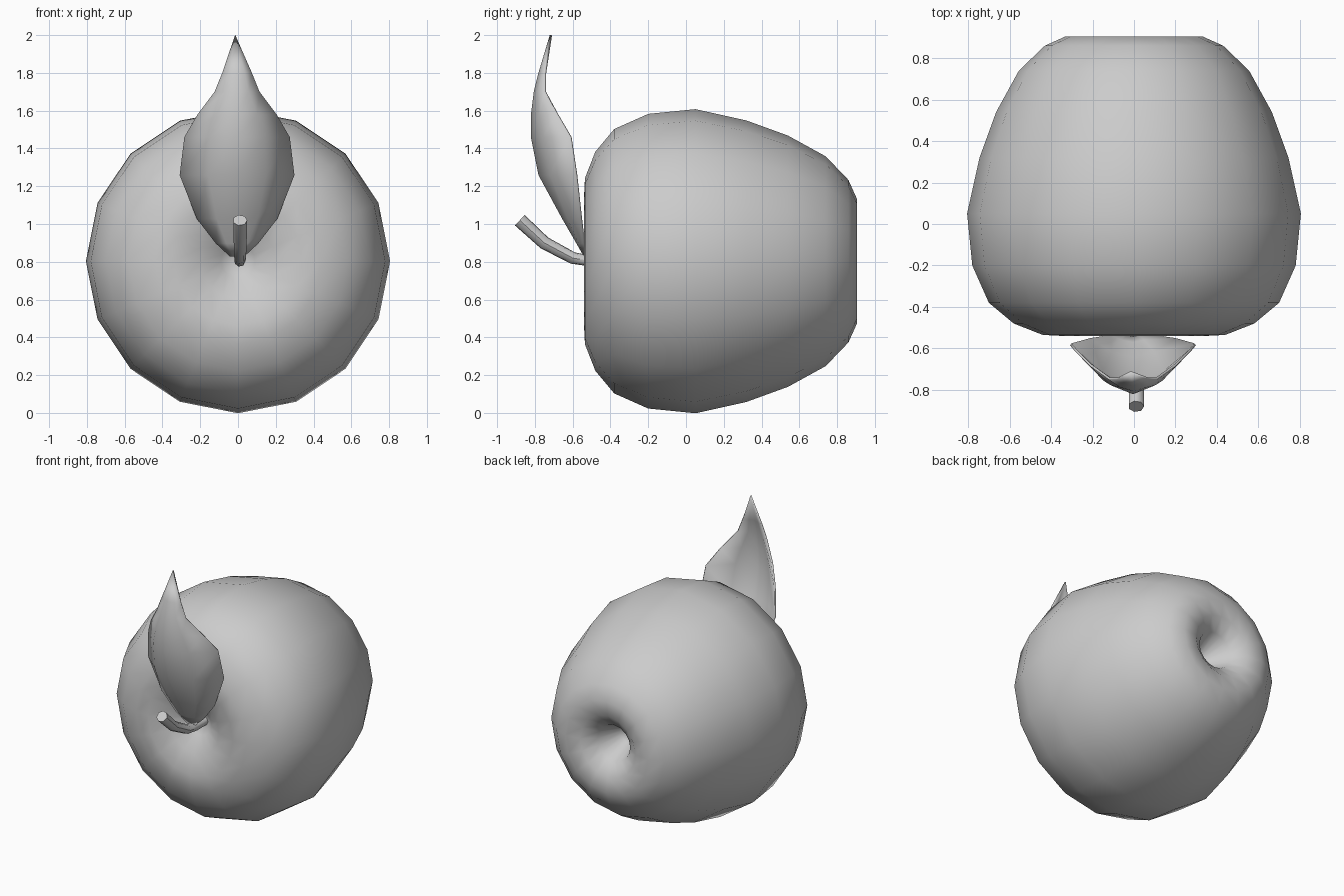
import bpy, bmesh
from math import sin, cos, pi
from mathutils import Vector

if "Cube" in bpy.data.objects:
    bpy.data.objects.remove(bpy.data.objects["Cube"])


def loft(name, rings, closed=True, smooth_angle=None):
    """Skin a list of point rings; a one-point ring becomes a pole."""
    bm = bmesh.new()
    rows = [[bm.verts.new(p) for p in r] for r in rings]
    for a, b in zip(rows, rows[1:]):
        n = max(len(a), len(b))
        for i in range(n if closed else n - 1):
            j = (i + 1) % n
            quad = [a[i % len(a)], a[j % len(a)], b[j % len(b)], b[i % len(b)]]
            bm.faces.new(list(dict.fromkeys(quad)))
    if closed:
        for row in (rows[0], rows[-1]):
            if len(row) > 2:
                bm.faces.new(row)
    bmesh.ops.recalc_face_normals(bm, faces=bm.faces)
    me = bpy.data.meshes.new(name)
    bm.to_mesh(me)
    bm.free()
    ob = bpy.data.objects.new(name, me)
    bpy.context.collection.objects.link(ob)
    bpy.ops.object.select_all(action='DESELECT')
    ob.select_set(True)
    bpy.context.view_layer.objects.active = ob
    if smooth_angle:
        bpy.ops.object.shade_smooth_by_angle(angle=smooth_angle)
    else:
        bpy.ops.object.shade_smooth()
    return ob


# Fruit body: (y, radius) profile around the y axis, dimpled at both ends
profile = [(-0.37, 0), (-0.43, 0.09), (-0.50, 0.2), (-0.54, 0.34), (-0.535, 0.44),
           (-0.48, 0.58), (-0.38, 0.70), (-0.2, 0.78), (0.05, 0.805),
           (0.32, 0.745), (0.54, 0.665), (0.74, 0.555), (0.86, 0.43), (0.905, 0.33),
           (0.89, 0.22), (0.82, 0.13), (0.66, 0.06), (0.64, 0)]
SIDES = 16
body = []
for y, r in profile:
    count = SIDES if r else 1
    body.append([(r * cos(2 * pi * i / SIDES), y, 0.803 + r * sin(2 * pi * i / SIDES))
                 for i in range(count)])
loft("fruit_body", body)

# Stem: seven-sided tube along a bent path in the yz plane
path = [Vector((0.01, y, z)) for y, z in
        [(-0.36, 0.80), (-0.50, 0.803), (-0.60, 0.82), (-0.75, 0.90), (-0.88, 1.02)]]
stem = []
for k, p in enumerate(path):
    t = (path[min(k + 1, len(path) - 1)] - path[max(k - 1, 0)]).normalized()
    side = Vector((1, 0, 0))
    up = side.cross(t)
    rad = 0.026 + 0.013 * k / (len(path) - 1)
    stem.append([p + rad * (cos(2 * pi * i / 7) * side + sin(2 * pi * i / 7) * up)
                 for i in range(7)])
loft("stem", stem, smooth_angle=0.9)

# Leaf: rows of (z, half width, midrib y, edge y), cupped towards the fruit
rows = [(0.83, 0.035, -0.535, -0.525), (0.90, 0.11, -0.575, -0.54),
        (1.03, 0.21, -0.65, -0.555), (1.26, 0.30, -0.775, -0.58),
        (1.46, 0.275, -0.815, -0.61), (1.58, 0.205, -0.815, -0.68),
        (1.70, 0.115, -0.80, -0.745), (1.80, 0.075, -0.775, -0.745)]
leaf = []
for z, w, mid, edge in rows:
    leaf.append([(u * w - 0.005, mid + (edge - mid) * abs(u) ** 1.7, z)
                 for u in (-1, -0.5, 0, 0.5, 1)])
leaf.append([(-0.015, -0.715, 2.0)])
ob = loft("leaf", leaf, closed=False)
mod = ob.modifiers.new("thickness", 'SOLIDIFY')
mod.thickness = 0.012
mod.offset = 0
